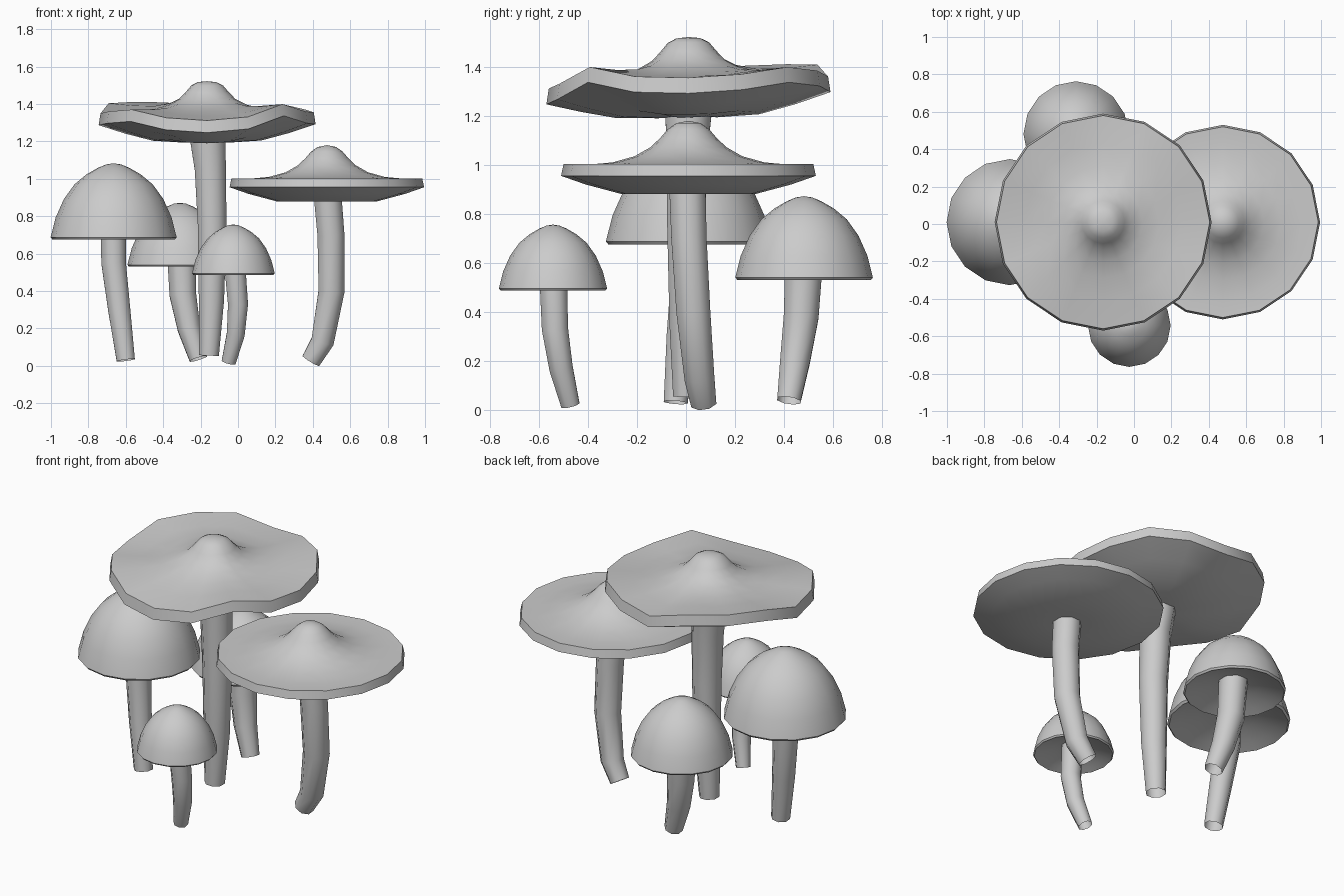
import bpy, bmesh, math
from mathutils import Vector

if "Cube" in bpy.data.objects:
    bpy.data.objects.remove(bpy.data.objects["Cube"])

SIDES = 16


def finish(name, bm, angle=35):
    bmesh.ops.recalc_face_normals(bm, faces=bm.faces)
    me = bpy.data.meshes.new(name)
    bm.to_mesh(me)
    bm.free()
    ob = bpy.data.objects.new(name, me)
    bpy.context.collection.objects.link(ob)
    bpy.ops.object.select_all(action='DESELECT')
    ob.select_set(True)
    bpy.context.view_layer.objects.active = ob
    bpy.ops.object.shade_smooth_by_angle(angle=math.radians(angle))
    return ob


def bridge(bm, a, b):
    n = len(a)
    for i in range(n):
        bm.faces.new((a[i], a[(i + 1) % n], b[(i + 1) % n], b[i]))


def cap(name, x, y, profile, wave=None):
    """Lathe (r, z) points from top pole to bottom pole; wave lifts the rim."""
    bm = bmesh.new()
    rmax = max(r for r, z in profile)
    rings = []
    for r, z in profile[1:-1]:
        ring = []
        for i in range(SIDES):
            a = 2 * math.pi * i / SIDES
            dz = wave[i] * (r / rmax) ** 1.6 if wave else 0
            ring.append(bm.verts.new((x + r * math.cos(a), y + r * math.sin(a), z + dz)))
        rings.append(ring)
    for a, b in zip(rings, rings[1:]):
        bridge(bm, a, b)
    for ring, z in ((rings[0], profile[0][1]), (rings[-1], profile[-1][1])):
        pole = bm.verts.new((x, y, z))
        for i in range(SIDES):
            bm.faces.new((ring[i], ring[(i + 1) % SIDES], pole))
    finish(name, bm)


def stem(name, path, sides=8):
    """Open tube through (x, y, z, radius) points, rings square to the path."""
    bm = bmesh.new()
    pts = [Vector(p[:3]) for p in path]
    rings = []
    for k, p in enumerate(pts):
        t = (pts[min(k + 1, len(pts) - 1)] - pts[max(k - 1, 0)]).normalized()
        q = Vector((0, 0, 1)).rotation_difference(t)
        ring = []
        for i in range(sides):
            a = 2 * math.pi * (i + 0.5) / sides
            r = path[k][3]
            ring.append(bm.verts.new(p + q @ Vector((r * math.cos(a), r * math.sin(a), 0))))
        rings.append(ring)
    for a, b in zip(rings, rings[1:]):
        bridge(bm, a, b)
    finish(name, bm, 50)


def bell(r, z0, z1):
    """Bell cap profile with a hollow underside."""
    h = z1 - z0
    shape = [(0, 1), (.12, .985), (.25, .94), (.43, .855), (.62, .725), (.79, .53),
             (.92, .29), (1, .03), (.97, 0), (.8, .06), (.5, .15), (.2, .2), (0, .21)]
    return [(r * a, z0 + h * b) for a, b in shape]


# Tall wavy mushroom
wave = [-.015, 0, .03, .015, -.01, .04, .042, .035, -.02, -.01, 0, -.045, -.06, -.04, .03, -.01]
cap("tall_cap", -.165, .01,
    [(0, 1.522), (.05, 1.517), (.085, 1.5), (.115, 1.465), (.15, 1.43), (.21, 1.4),
     (.3, 1.378), (.42, 1.37), (.57, 1.37), (.58, 1.307), (.44, 1.255), (.29, 1.21),
     (.12, 1.195), (0, 1.195)], wave)
stem("tall_stem", [(-.155, 0, .055, .057), (-.142, 0, .35, .073), (-.138, 0, .75, .083),
                   (-.148, .005, 1.05, .09), (-.162, .01, 1.22, .103)])

# Flat disc mushroom
cap("disc_cap", .475, .01,
    [(0, 1.18), (.05, 1.17), (.085, 1.145), (.115, 1.11), (.155, 1.072), (.22, 1.035),
     (.31, 1.01), (.42, 1), (.51, 1.003), (.52, .955), (.42, .92), (.27, .88),
     (.12, .88), (0, .88)])
stem("disc_stem", [(.39, .072, .028, .056), (.452, .055, .13, .066), (.5, .03, .4, .075),
                   (.497, .012, .7, .078), (.48, .006, .9, .08)])

# Three bell mushrooms
cap("left_cap", -.665, .01, bell(.337, .675, 1.083))
stem("left_stem", [(-.6, -.042, .03, .053), (-.635, -.02, .3, .064),
                   (-.665, .005, .55, .071), (-.668, .01, .77, .073)])

cap("back_cap", -.31, .482, bell(.281, .53, .872))
stem("back_stem", [(-.212, .42, .038, .052), (-.262, .445, .2, .066),
                   (-.295, .47, .38, .077), (-.303, .482, .61, .083)])

cap("front_cap", -.025, -.543, bell(.221, .487, .756))
stem("front_stem", [(-.05, -.472, .02, .041), (-.012, -.51, .17, .052),
                    (0, -.535, .33, .058), (-.018, -.542, .55, .061)])
